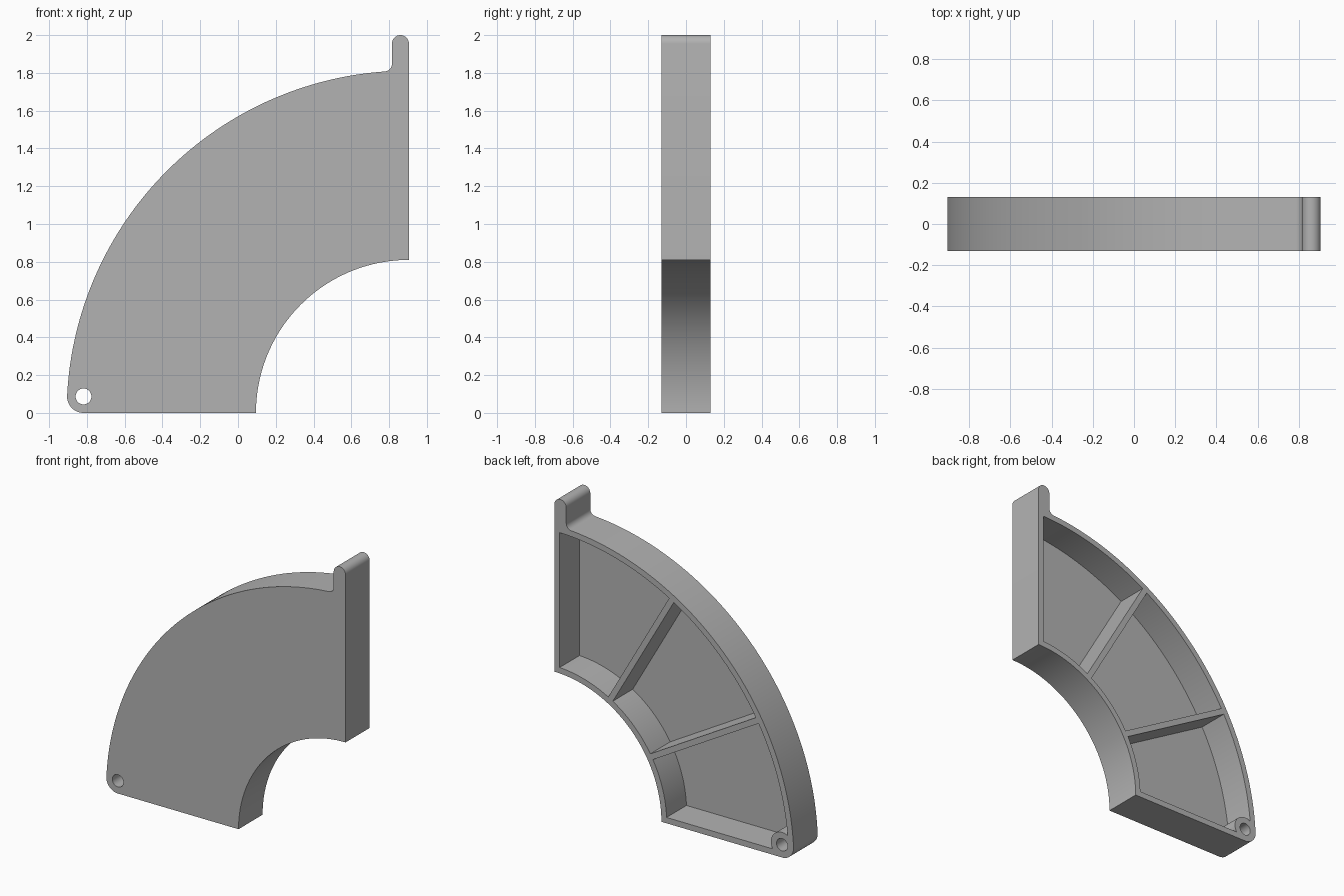
import bpy, bmesh
from math import sin, cos, asin, atan2, hypot, sqrt, radians, pi

if "Cube" in bpy.data.objects:
    bpy.data.objects.remove(bpy.data.objects["Cube"])

CX = 0.905                      # centre of the quarter ring, at z = 0
R_IN, R_OUT = 0.81, 1.812
HALF, FLOOR = 0.13, -0.085      # half depth, inner face of the front plate
WALL, RIB = 0.04, 0.04
EYE_X, EYE_Z, EYE_R, HOLE_R = -0.818, 0.087, 0.087, 0.042
TAB_W, FILLET = 0.09, 0.04

grey = bpy.data.materials.new("plain grey")
grey.use_nodes = True
colour = (0.45, 0.45, 0.45, 1)
grey.diffuse_color = colour
grey.node_tree.nodes["Principled BSDF"].inputs["Base Color"].default_value = colour


def arc(cx, cz, r, a0, a1, n):
    """Points on an arc in the xz plane, angles in radians."""
    return [(cx + r * cos(a0 + (a1 - a0) * i / n), cz + r * sin(a0 + (a1 - a0) * i / n))
            for i in range(n + 1)]


def prism(name, outline, y0, y1):
    """Extrude an xz outline along y."""
    bm = bmesh.new()
    face = bm.faces.new([bm.verts.new((x, y0, z)) for x, z in outline])
    new = bmesh.ops.extrude_face_region(bm, geom=[face])["geom"]
    bmesh.ops.translate(bm, vec=(0, y1 - y0, 0),
                        verts=[v for v in new if isinstance(v, bmesh.types.BMVert)])
    bmesh.ops.recalc_face_normals(bm, faces=bm.faces)
    mesh = bpy.data.meshes.new(name)
    bm.to_mesh(mesh)
    bm.free()
    mesh.materials.append(grey)
    ob = bpy.data.objects.new(name, mesh)
    bpy.context.collection.objects.link(ob)
    return ob


def activate(ob):
    bpy.ops.object.select_all(action='DESELECT')
    ob.select_set(True)
    bpy.context.view_layer.objects.active = ob


def cut(ob, cutter):
    """Subtract the cutter, then remove it."""
    mod = ob.modifiers.new("cut", 'BOOLEAN')
    mod.operation, mod.solver, mod.object = 'DIFFERENCE', 'EXACT', cutter
    activate(ob)
    bpy.ops.object.modifier_apply(modifier=mod.name)
    bpy.data.objects.remove(cutter)


# Outline: inner arc, rounded tab, fillet, outer arc, rounded lower corner
tab_r = TAB_W / 2
fx = CX - TAB_W - FILLET
fz = sqrt((R_OUT + FILLET) ** 2 - (CX - fx) ** 2)
join = atan2(fz, fx - CX)                     # where the fillet meets the outer arc
corner = atan2(EYE_Z, EYE_X - CX)             # where the outer arc meets the corner
outline = arc(CX, 0, R_IN, pi, pi / 2, 48)
outline += arc(CX - tab_r, 2 - tab_r, tab_r, 0, pi, 16)
outline += arc(fx, fz, FILLET, 0, join - pi, 10)
outline += arc(CX, 0, R_OUT, join, corner, 72)[1:]
outline += arc(EYE_X, EYE_Z, EYE_R, corner, 1.5 * pi, 16)[1:]
body = prism("ribbed_quarter_ring", outline, -HALF, HALF)

# Three pockets open to the back, leaving walls, two ribs and the boss
for i in range(3):
    a0, a1 = pi - radians(30 * i), pi - radians(30 * (i + 1))
    d0 = WALL if i == 0 else RIB / 2
    d1 = WALL if i == 2 else RIB / 2
    lo, hi = R_IN + WALL, R_OUT - WALL
    shape = arc(CX, 0, lo, a0 - asin(d0 / lo), a1 + asin(d1 / lo), 16)
    shape += arc(CX, 0, hi, a1 + asin(d1 / hi), a0 - asin(d0 / hi), 24)
    pocket = prism("pocket", shape, FLOOR, HALF + 0.1)
    if i == 0:
        cut(pocket, prism("boss_keep", arc(EYE_X, EYE_Z, EYE_R - 0.002, 0, 2 * pi, 40)[:-1],
                          -0.4, 0.4))
    cut(body, pocket)

# Through hole in the boss
cut(body, prism("hole", arc(EYE_X, EYE_Z, HOLE_R, 0, 2 * pi, 32)[:-1], -0.4, 0.4))

activate(body)
bpy.ops.object.shade_smooth_by_angle(angle=radians(30))
